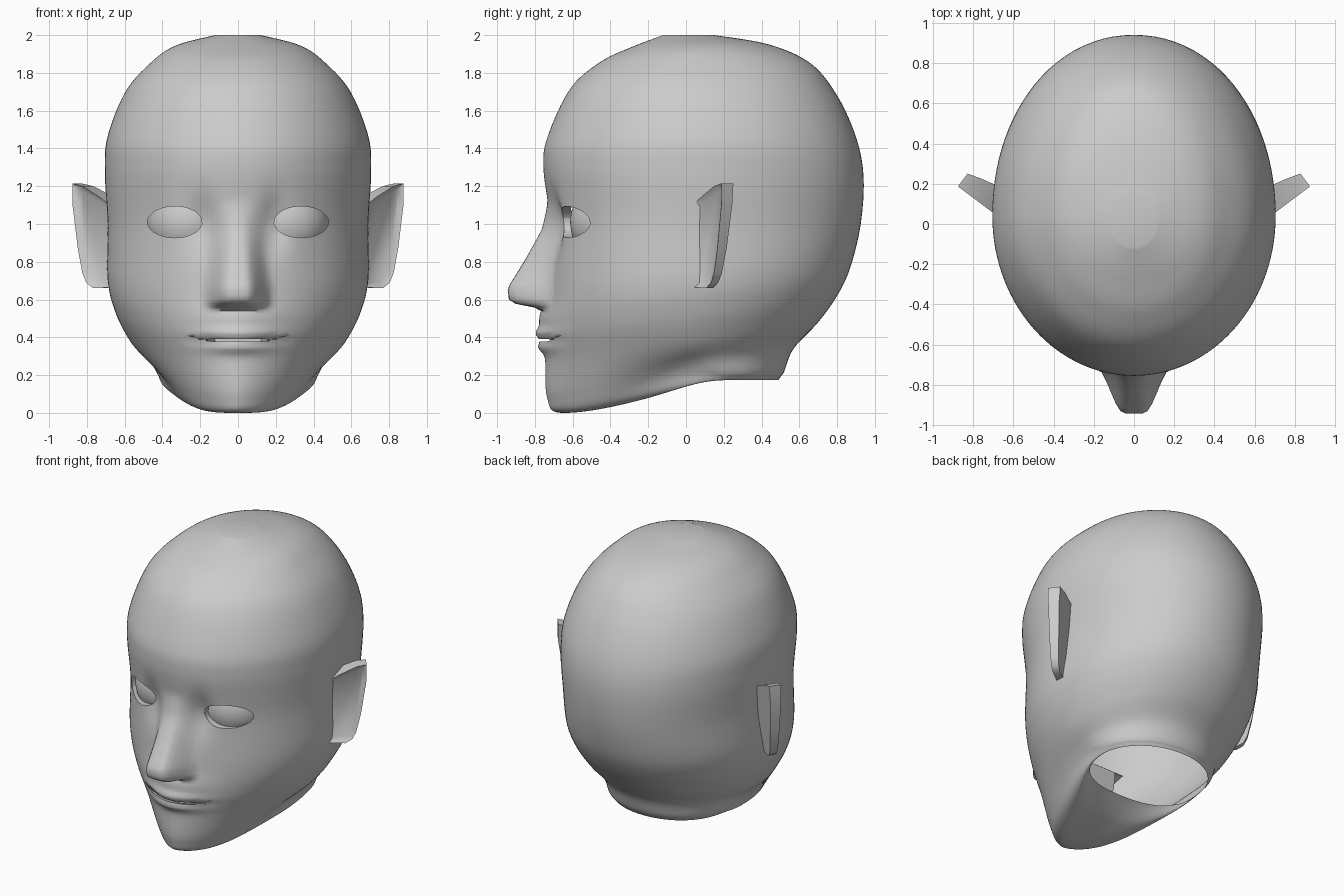
import bpy, bmesh, math
from mathutils import Vector
from mathutils.bvhtree import BVHTree

if "Cube" in bpy.data.objects:
    bpy.data.objects.remove(bpy.data.objects["Cube"])

# Tilted head rings, neck to crown:
# front y, front z, back y, back z, half width, front roundness, under-jaw bend
RINGS = [
    (-.14, .15, .49, .175, .40, 2.4, 1), (-.33, .06, .50, .19, .415, 2.0, 1),
    (-.66, .00, .52, .22, .435, 1.65, 1), (-.735, .08, .57, .34, .48, 1.65, .5),
    (-.745, .28, .70, .48, .575, 1.75, 0), (-.745, .45, .80, .62, .65, 1.9, 0),
    (-.73, .65, .87, .77, .69, 2.0, 0), (-.72, 1.0, .925, 1.0, .69, 2.0, 0),
    (-.755, 1.3, .94, 1.25, .705, 2.0, 0), (-.73, 1.47, .90, 1.46, .69, 2.0, 0),
    (-.61, 1.72, .80, 1.68, .595, 2.0, 0), (-.45, 1.86, .66, 1.85, .46, 2.0, 0),
    (-.28, 1.94, .44, 1.95, .33, 2.0, 0), (-.12, 2.0, .15, 2.0, .12, 2.0, 0)]
NOSE = [(.55, 0), (.585, .19), (.66, .215), (.82, .125), (.97, .045), (1.12, 0)]
STEPS, SEGS = 10, 120


def finish(bm, name, angle=60):
    bmesh.ops.recalc_face_normals(bm, faces=bm.faces)
    me = bpy.data.meshes.new(name)
    bm.to_mesh(me)
    bm.free()
    ob = bpy.data.objects.new(name, me)
    bpy.context.collection.objects.link(ob)
    bpy.ops.object.select_all(action='DESELECT')
    ob.select_set(True)
    bpy.context.view_layer.objects.active = ob
    bpy.ops.object.shade_smooth_by_angle(angle=math.radians(angle))
    return ob


def spline(a, b, c, d, t):
    return .5 * (2*b + (c-a)*t + (2*a-5*b+4*c-d)*t*t + (3*b-a-3*c+d)*t**3)


def ramp(table, v):
    for (a, fa), (b, fb) in zip(table, table[1:]):
        if a <= v <= b:
            return fa + (fb-fa) * (v-a) / (b-a)
    return 0


def smooth(t):
    t = min(1, max(0, t))
    return t*t*(3-2*t)


def bump(x, z, cx, cz, sx, sz):
    return math.exp(-((abs(x)-cx)/sx)**2 - ((z-cz)/sz)**2)


# How far the face stands forward of the plain skull
def relief(x, z):
    k = min(1, max(0, (1.05-z)/.4))
    inner, outer = .01+.04*k, .13+.06*k
    d = ramp(NOSE, z) * smooth((outer-abs(x))/(outer-inner))
    d += .035 * bump(x, z, 0, .50, .20, .09)
    d += .035 * (bump(x, z, 0, .42, .19, .03) + bump(x, z, 0, .35, .17, .035))
    d -= .045 * bump(x, z, .19, 1.0, .07, .14)
    return d


# Opening cut in the face, its rim dropped onto an ellipse and turned inward
def opening(bm, cx, cz, rx, rz, layers, cap):
    tree = BVHTree.FromBMesh(bm)
    def inside(f):
        c = f.calc_center_median()
        return c.y < -.3 and ((c.x-cx)/rx)**2 + ((c.z-cz)/max(rz, .018))**2 < 1
    faces = [f for f in bm.faces if inside(f)]
    count = {}
    for f in faces:
        for e in f.edges:
            count[e] = count.get(e, 0) + 1
    rim = [e for e, n in count.items() if n == 1]
    bmesh.ops.delete(bm, geom=faces, context='FACES')
    for v in {v for e in rim for v in e.verts}:
        a = math.atan2((v.co.z-cz)/rz, (v.co.x-cx)/rx)
        x, z = cx + rx*math.cos(a), cz + rz*math.sin(a)
        hit = tree.ray_cast(Vector((x, -2, z)), Vector((0, 1, 0)))[0]
        v.co = hit if hit else Vector((x, v.co.y, z))
    for dy, kx, kz in layers:
        out = bmesh.ops.extrude_edge_only(bm, edges=rim)['geom']
        rim = [g for g in out if isinstance(g, bmesh.types.BMEdge)]
        for v in [g for g in out if isinstance(g, bmesh.types.BMVert)]:
            v.co = (cx+(v.co.x-cx)*kx, v.co.y+dy, cz+(v.co.z-cz)*kz)
        rim = [e for e in rim if len(e.link_faces) == 1]
    if cap:
        bmesh.ops.holes_fill(bm, edges=rim, sides=0)


# Head shell, open at the neck
bm = bmesh.new()
loops = []
for i in range((len(RINGS)-1)*STEPS + 1):
    k = min(i//STEPS, len(RINGS)-2)
    t = i/STEPS - k
    p = [RINGS[min(max(j, 0), len(RINGS)-1)] for j in range(k-1, k+3)]
    yf, zf, yb, zb, w, n, bend = (spline(*q, t) for q in zip(*p))
    yc = .04 + .1*bend
    loop = []
    for j in range(SEGS):
        u = 2*j/SEGS - 1
        a = math.pi * (.6*u + .4*u*abs(u))
        s, c = math.sin(a), math.cos(a)
        e = 2/n if c > 0 else .97
        x = w * math.copysign(abs(s)**e, s)
        y = yc - (yc-yf)*c**e if c > 0 else yc + (yb-yc)*abs(c)**e
        f = (y-yf)/(yb-yf)
        z = zf + (zb-zf) * (f + (smooth(f/.65)-f)*bend)
        if y < -.4:
            y -= relief(x, z)
        loop.append(bm.verts.new((x, y, z)))
    loops.append(loop)
for lo, hi in zip(loops, loops[1:]):
    for j in range(SEGS):
        m = (j+1) % SEGS
        bm.faces.new((lo[j], lo[m], hi[m], hi[j]))
bm.faces.new(loops[-1])

# Eye sockets and mouth cavity
for side in (-1, 1):
    opening(bm, side*.335, 1.01, .145, .083, [(.05, 1.03, 1.03)], False)
opening(bm, 0, .385, .25, .007, [(.06, .95, 4), (.1, .95, 3.2), (.22, .8, 1)], True)
finish(bm, "head")

for side, tag in ((-1, "right"), (1, "left")):
    # Eyeball, only the front patch behind the lids
    bm = bmesh.new()
    bmesh.ops.create_uvsphere(bm, u_segments=64, v_segments=48, radius=.226)
    bmesh.ops.translate(bm, verts=bm.verts, vec=(side*.257, -.387, 1.01))
    hidden = [v for v in bm.verts if v.co.y > -.36 or abs(v.co.z-1.01) > .11
              or v.co.x*side < .16]
    bmesh.ops.delete(bm, geom=hidden, context='VERTS')
    finish(bm, tag + "_eye")

    # Ear swept outward and back, thick at the upper root and hollowed on its front
    bm = bmesh.new()
    outline = [(-.03, 1.09), (.06, 1.145), (.17, 1.2), (.235, 1.215), (.235, 1.1), (.2, .87),
               (.17, .74), (.145, .69), (.1, .66), (-.03, .665)]
    def point(s, z, off):
        return (side*(.67 + .8*s + .6*off), .07 + .6*s - .8*off, z)
    front = [bm.verts.new(point(s, z, .03)) for s, z in outline]
    back = [bm.verts.new(point(s, z, -.01 - .04*(z-.62)/.6 - .55*(.235-s)*(z-.62)))
            for s, z in outline]
    face = bm.faces.new(front)
    bm.faces.new(back[::-1])
    for a in range(len(outline)):
        b = (a+1) % len(outline)
        bm.faces.new((front[a], back[a], back[b], front[b]))
    bmesh.ops.recalc_face_normals(bm, faces=bm.faces)
    bmesh.ops.inset_region(bm, faces=[face], thickness=.03, depth=-.02)
    finish(bm, tag + "_ear", 50)
